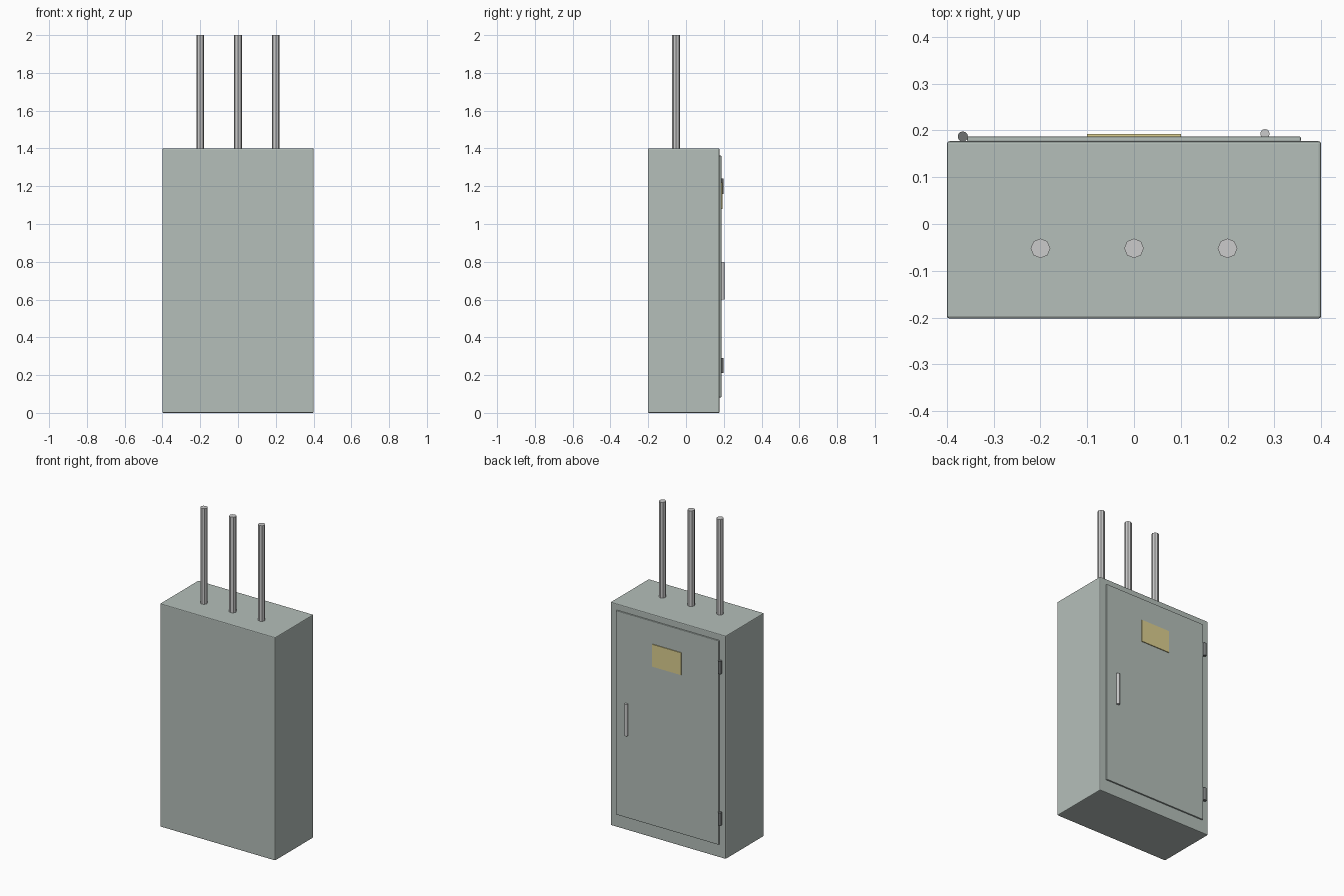
import bpy

if "Cube" in bpy.data.objects:
    bpy.data.objects.remove(bpy.data.objects["Cube"])


def material(name, rgb):
    m = bpy.data.materials.new(name)
    m.diffuse_color = (*rgb, 1)
    m.use_nodes = True
    m.node_tree.nodes["Principled BSDF"].inputs["Base Color"].default_value = m.diffuse_color
    return m


PAINT = material("grey_green_paint", (0.46, 0.52, 0.49))
STEEL = material("steel", (0.55, 0.55, 0.56))
DARK = material("dark_metal", (0.16, 0.17, 0.17))
TAN = material("plate_yellow", (0.72, 0.63, 0.28))


def finish(name, mat, bevel):
    ob = bpy.context.object
    ob.name = name
    ob.data.materials.append(mat)
    if bevel:
        mod = ob.modifiers.new("Bevel", 'BEVEL')
        mod.width = bevel
        mod.segments = 2
    return ob


def box(name, x, y, z, mat, bevel=0):
    """Box from (min, max) ranges on each axis."""
    spans = (x, y, z)
    bpy.ops.mesh.primitive_cube_add(size=1, location=[(a + b) / 2 for a, b in spans])
    bpy.context.object.scale = [b - a for a, b in spans]
    bpy.ops.object.transform_apply(location=False, rotation=False, scale=True)
    return finish(name, mat, bevel)


def rod(name, x, y, z, radius, sides, mat):
    """Upright cylinder spanning the z range."""
    bpy.ops.mesh.primitive_cylinder_add(vertices=sides, radius=radius, depth=z[1] - z[0],
                                        location=(x, y, (z[0] + z[1]) / 2))
    return finish(name, mat, 0)


# Cabinet and its door
box("cabinet", (-0.4, 0.4), (-0.202, 0.177), (0, 1.4), PAINT, 0.005)
box("door", (-0.357, 0.357), (0.176, 0.187), (0.082, 1.362), PAINT, 0.003)

# Blank yellow plate on the door
box("label_plate", (-0.1, 0.1), (0.186, 0.192), (1.08, 1.22), TAN)

# Door handle and hinges
rod("door_handle", 0.28, 0.193, (0.6, 0.8), 0.01, 12, STEEL)
for i, z in enumerate((0.25, 1.2)):
    rod(f"hinge_{i + 1}", -0.366, 0.187, (z - 0.04, z + 0.04), 0.011, 12, DARK)

# Conduits rising from the top
for i in range(3):
    rod(f"conduit_{i + 1}", 0.2 * (i - 1), -0.052, (1.38, 2.0), 0.021, 8, STEEL)
